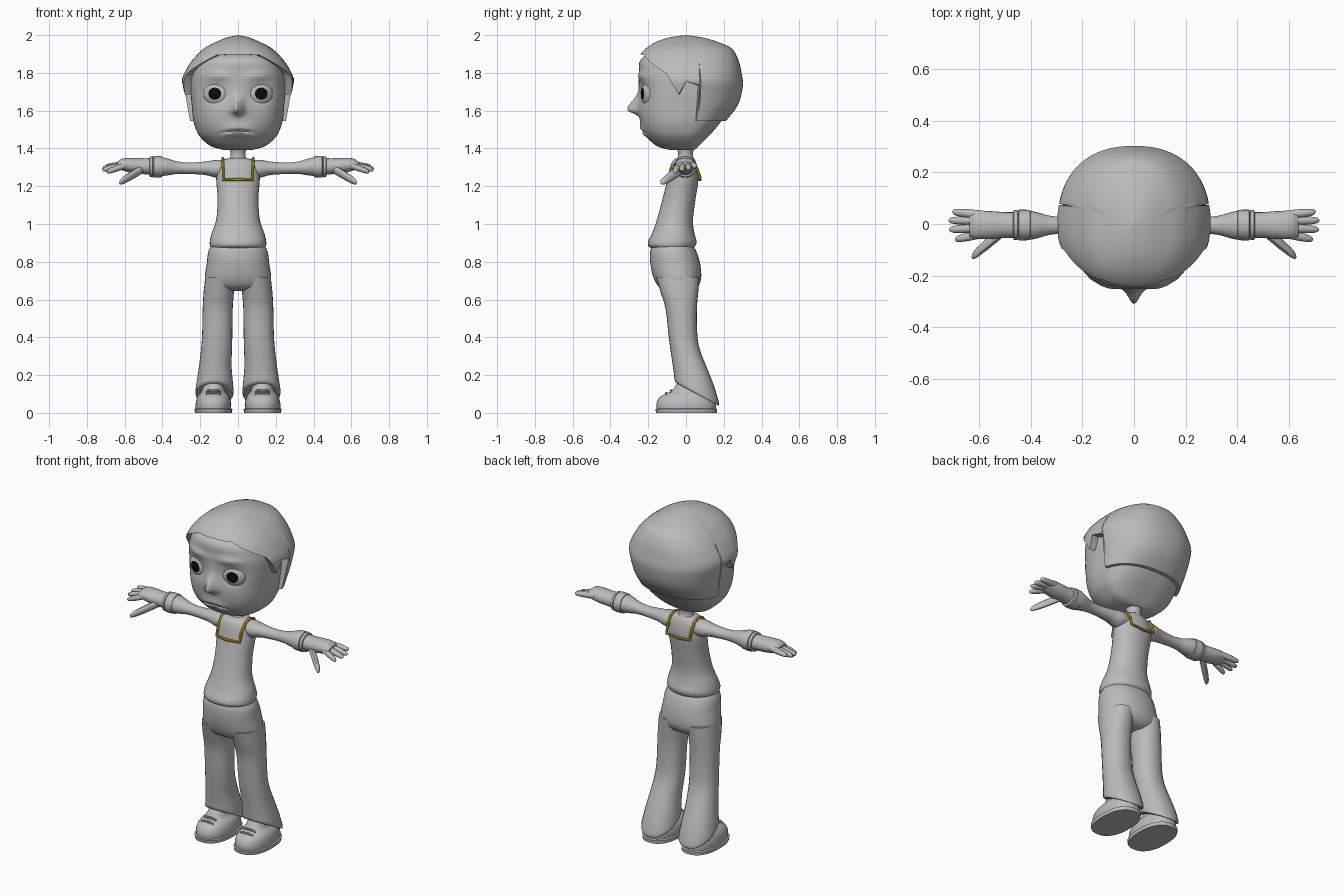
import bpy, bmesh, math
from math import sin, cos, exp, radians, pi

if "Cube" in bpy.data.objects:
    bpy.data.objects.remove(bpy.data.objects["Cube"])


def material(name, r, g, b):
    m = bpy.data.materials.new(name)
    m.diffuse_color = (r, g, b, 1)
    m.use_nodes = True
    m.node_tree.nodes["Principled BSDF"].inputs["Base Color"].default_value = m.diffuse_color
    return m


GREY = material("grey", 0.5, 0.5, 0.5)
BLACK = material("black", 0.003, 0.003, 0.003)
YELLOW = material("yellow", 0.65, 0.43, 0.03)


def herm(keys, t):
    """Smooth interpolation through rows (t, a, b, ...) sorted by t."""
    n = len(keys)
    t = min(max(t, keys[0][0]), keys[-1][0])
    i = next(k for k in range(n - 1) if t <= keys[k + 1][0])
    p, q = keys[i], keys[i + 1]
    a, b = keys[max(i - 1, 0)], keys[min(i + 2, n - 1)]
    h = q[0] - p[0]
    s = (t - p[0]) / h
    out = []
    for c in range(1, len(p)):
        m0 = (q[c] - a[c]) / (q[0] - a[0]) * h
        m1 = (b[c] - p[c]) / (b[0] - p[0]) * h
        out.append(p[c] * (2*s**3 - 3*s*s + 1) + m0 * (s**3 - 2*s*s + s)
                   + q[c] * (3*s*s - 2*s**3) + m1 * (s**3 - s*s))
    return out


def linear(keys, t):
    for p, q in zip(keys, keys[1:]):
        if t <= q[0]:
            return p[1] + (q[1] - p[1]) * (t - p[0]) / (q[0] - p[0])
    return keys[-1][1]


def make(name, bm, mirror=False, mats=(GREY,)):
    bmesh.ops.recalc_face_normals(bm, faces=bm.faces)
    me = bpy.data.meshes.new(name)
    bm.to_mesh(me)
    bm.free()
    ob = bpy.data.objects.new(name, me)
    bpy.context.collection.objects.link(ob)
    for m in mats:
        me.materials.append(m)
    if mirror:
        ob.modifiers.new("Mirror", 'MIRROR').use_mirror_merge = False
    return ob


def loft(name, rings, mirror=False, caps=True):
    bm = bmesh.new()
    vs = [[bm.verts.new(p) for p in r] for r in rings]
    n = len(rings[0])
    for a, b in zip(vs, vs[1:]):
        for j in range(n):
            bm.faces.new((a[j], a[(j+1) % n], b[(j+1) % n], b[j]))
    if caps:
        bm.faces.new(vs[0])
        bm.faces.new(vs[-1])
    return make(name, bm, mirror)


def tube(name, keys, axis='Z', mirror=False, sub=4, seg=24, power=2.0):
    """Keys: cx, cy, cz, ra, rb, slope. Smoothly lofted oval rings."""
    rows = [(i,) + k for i, k in enumerate(keys)]
    rings = []
    for i in range((len(keys) - 1) * sub + 1):
        cx, cy, cz, ra, rb, sl = herm(rows, i / sub)
        ring = []
        for j in range(seg):
            a = 2 * pi * j / seg
            r = (abs(cos(a))**power + abs(sin(a))**power) ** (-1 / power)
            u, v = r * cos(a), r * sin(a)
            ring.append((cx + ra*u, cy + rb*v, cz + sl*rb*v) if axis == 'Z'
                        else (cx, cy + ra*u, cz + rb*v))
        rings.append(ring)
    return loft(name, rings, mirror)


def zring(z, x0, x1, f, b, slope=0.0):
    return ((x0 + x1)/2, (f + b)/2, z, (x1 - x0)/2, (b - f)/2, slope)


def xring(x, y, z, ry, rz):
    return (x, y, z, ry, rz, 0.0)


def skull_point(hw, f, b, t, n):
    """t = 0 faces the front, 90 the side, 180 the back."""
    s, c = sin(t), cos(t)
    r = (abs(s)**n + abs(c)**n) ** (-1 / n)
    return hw * r * s, -r * c * (f if c > 0 else b)


# Head: rows of z, half width, front depth, back depth
HEAD = [(1.393, .08, .09, .045), (1.41, .14, .15, .065), (1.46, .20, .205, .115),
        (1.50, .222, .23, .152), (1.55, .237, .243, .19), (1.62, .244, .25, .225),
        (1.70, .25, .25, .25), (1.80, .245, .248, .26), (1.88, .20, .232, .235),
        (1.93, .10, .12, .12)]


def bump(x, z):
    """Nose, brows, eye sockets and mouth pushed out of the face."""
    ax = abs(x)
    dz = z - 1.605
    out = (.05 * exp(-(x/.026)**2) + .012 * exp(-(x/.05)**2)) \
        * exp(-(dz / (.06 if dz > 0 else .024))**2)
    out -= .02 * exp(-((ax - .115)/.06)**2 - ((z - 1.69)/.055)**2)
    out += .012 * exp(-((ax - .11)/.07)**2 - ((z - 1.785)/.025)**2)
    zm = 1.493 - 1.5 * x * x
    fade = exp(-(x/.085)**4)
    out += fade * (.014 * exp(-((z - zm)/.035)**2) - .014 * exp(-((z - zm)/.008)**2))
    return out


rings = []
for i in range(85):
    z = 1.393 + (1.93 - 1.393) * i / 84
    hw, f, b = herm(HEAD, z)
    ring = []
    for j in range(144):
        t = 2 * pi * j / 144
        x, y = skull_point(hw, f, b, t, 2.5)
        if cos(t) > 0:
            y -= bump(x, z) * min(1, cos(t) * 3)
        ring.append((x, y, z))
    rings.append(ring)
loft("head", rings)

# Hair: cap cut along a hairline given as degrees from front, height
HAIR = [(1.54, .258, .235, .207), (1.63, .272, .245, .275), (1.74, .294, .252, .303),
        (1.77, .296, .256, .299), (1.845, .258, .258, .285), (1.89, .222, .247, .268),
        (1.935, .172, .205, .235), (1.972, .098, .14, .145), (1.99, .05, .075, .075),
        (2.0, .001, .001, .001)]
LINE = [(0, 1.898), (30, 1.895), (66, 1.80), (81, 1.685), (90, 1.755),
        (104, 1.735), (105, 1.545), (180, 1.545)]
half = sorted(set(range(0, 181, 3)) | {104})
angles = half + [360 - a for a in reversed(half[1:-1])]
rings = []
for k in range(26):
    ring = []
    for a in angles:
        s = min(k / 24, 1) ** 1.5
        z = 2 - (2 - linear(LINE, min(a, 360 - a))) * s
        x, y = skull_point(*herm(HAIR, z), radians(a), 2.3)
        shrink = .86 if k == 25 else 1
        ring.append((x * shrink, y * shrink, z))
    rings.append(ring)
loft("hair", rings, caps=False)

# Eyes: flattened balls with a black pupil around the front pole
bm = bmesh.new()
bmesh.ops.create_uvsphere(bm, u_segments=24, v_segments=24, radius=1)
for f in bm.faces:
    f.material_index = int(f.calc_center_median().z > cos(radians(30)))
for v in bm.verts:
    x, y, z = v.co.x * .07, -v.co.z * .033, v.co.y * .064
    c, s = cos(radians(15)), sin(radians(15))
    v.co = (.116 + c*x - s*y, -.203 + s*x + c*y, 1.69 + z)
make("eye", bm, True, (GREY, BLACK))

# Neck, shirt and hips
tube("neck", [zring(1.43, -.05, .05, -.06, .055), zring(1.375, -.04, .04, -.042, .036),
              zring(1.345, -.045, .045, -.048, .042), zring(1.32, -.07, .07, -.07, .05)])
tube("shirt", [zring(z, -w, w, f, b) for z, w, f, b in (
    (1.35, .045, -.045, .04), (1.335, .085, -.07, .05), (1.30, .113, -.085, .06),
    (1.23, .115, -.10, .065), (1.13, .108, -.125, .05), (1.02, .116, -.155, .037),
    (.95, .14, -.18, .045), (.91, .149, -.20, .056), (.885, .148, -.20, .05),
    (.87, .135, -.18, .035))], seg=32, power=2.1)
tube("hips", [zring(z, -w, w, f, b) for z, w, f, b in (
    (.89, .14, -.18, .035), (.85, .158, -.19, .057), (.785, .166, -.188, .076),
    (.71, .176, -.17, .08), (.665, .16, -.14, .06), (.645, .10, -.09, .03))],
    seg=32, power=2.2)

# Flared trouser legs with a sloping hem
tube("leg", [zring(*k) for k in (
    (.72, .01, .173, -.16, .072), (.64, .021, .182, -.135, .065),
    (.55, .028, .187, -.108, .058), (.415, .03, .19, -.093, .06),
    (.335, .032, .196, -.083, .075, -.05), (.25, .034, .206, -.072, .112, -.15),
    (.17, .028, .218, -.064, .152, -.35), (.105, .024, .225, -.058, .175, -.52),
    (.10, .045, .205, -.035, .155, -.52))], mirror=True, power=2.2)

# Shoes: sole, upper and laces
tube("sole", [zring(*k) for k in (
    (0, .032, .228, -.158, .163), (.02, .03, .231, -.162, .165),
    (.025, .04, .22, -.15, .155))], mirror=True, sub=1, seg=32, power=2.4)
tube("shoe", [zring(*k) for k in (
    (.02, .037, .224, -.155, .157), (.05, .036, .224, -.156, .158),
    (.08, .043, .217, -.142, .15), (.10, .055, .205, -.112, .145),
    (.118, .068, .192, -.075, .13), (.16, .075, .185, -.045, .12))],
    mirror=True, seg=32, power=2.3)
for y, z in ((-.105, .104), (-.08, .117)):
    tube("lace", [xring(.09, y, z - .008, .003, .003), xring(.10, y, z, .007, .006),
                  xring(.16, y, z, .007, .006), xring(.17, y, z - .008, .003, .003)],
         'X', True, sub=2, seg=8)

# Arms, wrist bands and hands
tube("arm", [xring(x, -.005, z, ry, rz) for x, z, ry, rz in (
    (.06, 1.293, .05, .044), (.115, 1.2925, .054, .047), (.17, 1.295, .042, .036),
    (.255, 1.295, .033, .030), (.32, 1.298, .036, .033), (.36, 1.301, .046, .042),
    (.385, 1.303, .053, .047), (.405, 1.304, .056, .051))], 'X', True)
tube("wrist_band", [xring(x, -.004, 1.303, r, r - .003) for x, r in (
    (.40, .05), (.403, .058), (.425, .06), (.446, .06), (.449, .053),
    (.452, .059), (.466, .057), (.47, .045))], 'X', True, sub=1)
tube("palm", [xring(x, -.004, z, ry, rz) for x, z, ry, rz in (
    (.44, 1.303, .05, .046), (.50, 1.306, .05, .042), (.56, 1.31, .054, .040),
    (.61, 1.315, .053, .032), (.638, 1.312, .045, .018))], 'X', True)


def finger(name, start, end, r):
    ks = []
    for s, k in ((0, 1), (.5, 1), (.85, .8), (.96, .5), (1, .05)):
        p = [a + (b - a) * s for a, b in zip(start, end)]
        ks.append(xring(*p, r * k, r * k))
    tube(name, ks, 'X', True, sub=2, seg=12)


for y0, y1, x1, z1 in ((.034, .047, .705, 1.305), (.012, .014, .72, 1.293),
                       (-.013, -.022, .718, 1.287), (-.036, -.06, .695, 1.275)):
    finger("finger", (.58, y0, 1.316), (x1, y1, z1), .017)
finger("thumb", (.50, -.02, 1.295), (.63, -.128, 1.218), .024)

# Yellow square collar trim running over both shoulders
side = [(.0, -.108, 1.235), (.077, -.094, 1.235), (.078, -.078, 1.29), (.08, -.045, 1.332),
        (.08, -.005, 1.347), (.08, .035, 1.332), (.079, .06, 1.29), (.077, .076, 1.24),
        (.0, .074, 1.235)]
path = side + [(-x, y, z) for x, y, z in reversed(side[1:-1])]
cu = bpy.data.curves.new("collar_trim", 'CURVE')
cu.dimensions = '3D'
cu.bevel_depth = .008
cu.bevel_resolution = 2
sp = cu.splines.new('POLY')
sp.points.add(len(path) - 1)
for p, co in zip(sp.points, path):
    p.co = (*co, 1)
sp.use_cyclic_u = True
cu.materials.append(YELLOW)
trim = bpy.data.objects.new("collar_trim", cu)
bpy.context.collection.objects.link(trim)
bpy.ops.object.select_all(action='DESELECT')
trim.select_set(True)
bpy.context.view_layer.objects.active = trim
bpy.ops.object.convert(target='MESH')

# Smooth shading with sharp hems and hairline
for ob in bpy.context.scene.objects:
    ob.select_set(True)
bpy.ops.object.shade_smooth_by_angle(angle=radians(40))
